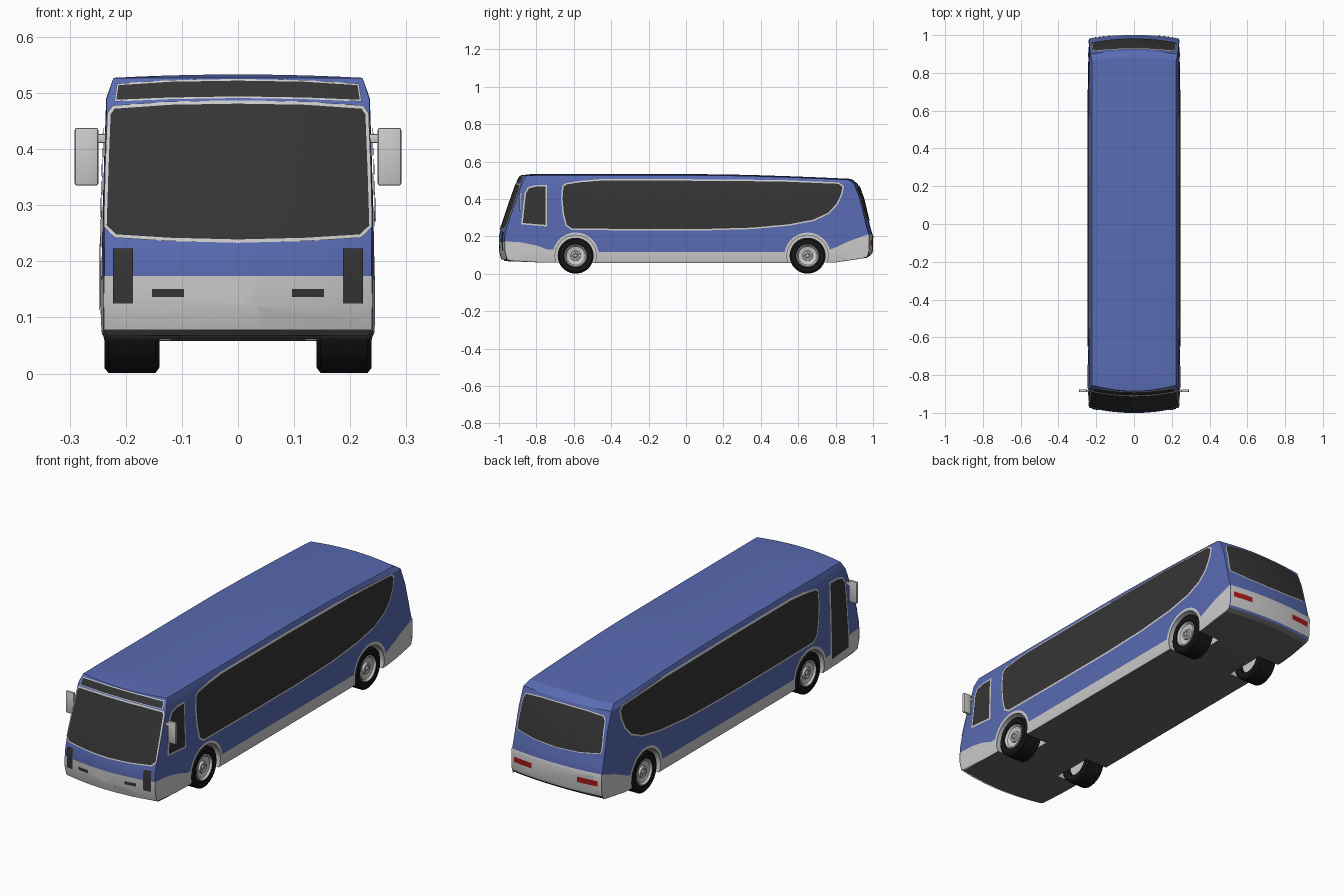
import bpy, bmesh
from math import sin, cos, pi, radians
from mathutils import Vector

if "Cube" in bpy.data.objects:
    bpy.data.objects.remove(bpy.data.objects["Cube"])

def material(name, rgb):
    m = bpy.data.materials.new(name)
    m.diffuse_color = (*rgb, 1)
    m.use_nodes = True
    m.node_tree.nodes["Principled BSDF"].inputs["Base Color"].default_value = m.diffuse_color
    return m

BLUE = material("blue_paint", (0.10, 0.145, 0.45))
GLASS = material("dark_glass", (0.035, 0.035, 0.035))
TYRE = material("tyre_rubber", (0.008, 0.008, 0.008))
UNDER = material("underside_grey", (0.13, 0.13, 0.13))
RED = material("red_lamp", (0.4, 0.01, 0.01))
GREY = material("grey_paint", (0.55, 0.55, 0.55))

# Body shape by height: z, half width, front y, rear y, rear/nose lift, rear roof drop
LEV = [(.058, .238, -.968, .968, 1.0, 0), (.075, .242, -.986, .986, .8, 0),
       (.12, .243, -.998, .997, 0, 0), (.20, .243, -1.0, 1.0, 0, 0),
       (.25, .242, -.988, .986, 0, 0), (.30, .241, -.971, .974, 0, 0),
       (.40, .238, -.937, .950, 0, 0), (.49, .235, -.905, .918, 0, .3),
       (.527, .222, -.884, .885, 0, 1)]

def at(z, k):
    z = min(max(z, LEV[0][0]), LEV[-1][0])
    for a, b in zip(LEV, LEV[1:]):
        if z <= b[0]:
            return a[k] + (b[k] - a[k]) * (z - a[0]) / (b[0] - a[0])

def half(y, z):
    return at(z, 1) - .006 * max(0, (abs(y) - .85) / .15)

def end_y(x, z, end):
    q = (x / at(z, 1)) ** 2
    return at(z, 2) + .03 * q if end < 0 else at(z, 3) - .02 * q

def ramp(v, a, b):
    return min(1, max(0, (v - a) / (b - a)))

def finish(bm, name, mats=()):
    me = bpy.data.meshes.new(name)
    bm.to_mesh(me)
    bm.free()
    ob = bpy.data.objects.new(name, me)
    bpy.context.collection.objects.link(ob)
    for m in mats:
        me.materials.append(m)
    return ob

# Body shell: side rings plus a crowned roof grid and a floor grid
T = [i / 5 - 1 for i in range(11)]
S = [0, .03, .075, .3, .5, .6, .7, .8, .87, .925, .97, 1]

def body_pt(i, t, s):
    z, w, _, _, lift, drop = LEV[i]
    y0, y1 = end_y(t * w, z, -1), end_y(t * w, z, 1)
    y = y0 + (y1 - y0) * s
    x = t * half(y, z)
    z += lift * (.03 * ramp(y, .78, .98) + .01 * ramp(-y, .7, .97))
    z -= drop * .026 * ramp(y, .1, .9) ** 1.5
    if i == len(LEV) - 1:
        z += .006 * (1 - t * t) * ramp(s, 0, .03)
    return x, y, z

bm = bmesh.new()

def quad(pts, mat=0):
    bm.faces.new([bm.verts.new(p) for p in pts]).material_index = mat

ring = [(t, 0) for t in T] + [(1, s) for s in S[1:]] + \
       [(t, 1) for t in T[-2::-1]] + [(-1, s) for s in S[-2:0:-1]]
for i in range(len(LEV) - 1):
    for a, b in zip(ring, ring[1:] + ring[:1]):
        quad([body_pt(i, *a), body_pt(i, *b), body_pt(i + 1, *b), body_pt(i + 1, *a)], int(i == 0))
for i, mat in ((0, 1), (len(LEV) - 1, 0)):
    for t0, t1 in zip(T, T[1:]):
        for s0, s1 in zip(S, S[1:]):
            quad([body_pt(i, t0, s0), body_pt(i, t1, s0), body_pt(i, t1, s1), body_pt(i, t0, s1)], mat)
bmesh.ops.remove_doubles(bm, verts=bm.verts, dist=.0012)
bmesh.ops.recalc_face_normals(bm, faces=bm.faces)
body = finish(bm, "bus_body", (BLUE, UNDER, GREY))

# Panels: a flat outline cut along the body's levels, then laid on a wall
def panel(name, pts, wall, off, mat=None):
    bm = bmesh.new()
    bm.faces.new([bm.verts.new((u, v, 0)) for u, v in pts])
    bmesh.ops.triangulate(bm, faces=bm.faces)
    cuts = [((0, l[0], 0), (0, 1, 0)) for l in LEV]
    us = [-.85, .85] if wall in ("left", "right") else [k * .04 for k in range(-6, 7)]
    cuts += [((u, 0, 0), (1, 0, 0)) for u in us]
    for co, no in cuts:
        bmesh.ops.bisect_plane(bm, geom=bm.verts[:] + bm.edges[:] + bm.faces[:],
                               dist=1e-5, plane_co=co, plane_no=no)
    for v in bm.verts:
        u, z = v.co.x, v.co.y
        if wall in ("left", "right"):
            w = at(z, 1)
            y = min(max(u, end_y(w, z, -1)), end_y(w, z, 1))
            v.co = ((half(y, z) + off) * (1 if wall == "right" else -1), y, z)
        else:
            e = -1 if wall == "front" else 1
            lim = half(end_y(at(z, 1), z, e), z) + .001
            x = min(max(u, -lim), lim)
            v.co = (x, end_y(x, z, e) + e * off, z)
    out = Vector({"left": (-1, 0, 0), "right": (1, 0, 0), "front": (0, -1, 0), "rear": (0, 1, 0)}[wall])
    bm.normal_update()
    if sum(f.normal.dot(out) * f.calc_area() for f in bm.faces) < 0:
        bmesh.ops.reverse_faces(bm, faces=bm.faces)
    return finish(bm, name, [mat] if mat else ())

def grow(pts, d):
    n, res = len(pts), []
    P = [Vector(p) for p in pts]
    area = sum(P[i - 1].x * P[i].y - P[i].x * P[i - 1].y for i in range(n))
    for i in range(n):
        a, b = (P[i] - P[i - 1]).normalized(), (P[(i + 1) % n] - P[i]).normalized()
        na, nb = Vector((a.y, -a.x)), Vector((b.y, -b.x))
        m = (na + nb) / (1 + na.dot(nb)) * d * (1 if area > 0 else -1)
        res.append(tuple(P[i] + m))
    return res

def window(name, pts, wall, rim=.008):
    panel(name + "_frame", grow(pts, rim), wall, .0025)
    panel(name + "_glass", pts, wall, .004, GLASS)

def sym(pts):  # right half, bottom to top, mirrored to a closed outline
    return pts + [(-x, z) for x, z in reversed(pts) if x > 0]

def box2(x0, x1, z0, z1):
    return [(x0, z0), (x1, z0), (x1, z1), (x0, z1)]

# Front and rear windows
window("windscreen", sym([(0, .239), (.12, .242), (.217, .248), (.234, .264), (.231, .36),
                          (.227, .462), (.22, .472), (.12, .479), (0, .481)]), "front", .006)
window("destination_sign", sym([(0, .494), (.12, .492), (.217, .488), (.213, .514),
                                (.12, .520), (0, .522)]), "front", .003)
window("rear_window", sym([(0, .283), (.12, .288), (.218, .302), (.222, .32), (.215, .44),
                           (.205, .458), (.12, .466), (0, .468)]), "rear", .004)

# Side windows and entrance door
LONG = [(-.655, .465), (-.66, .40), (-.652, .32), (-.637, .262), (-.61, .243), (-.3, .24), (.1, .24),
        (.35, .247), (.55, .265), (.68, .29), (.76, .327), (.805, .375), (.828, .425), (.836, .465),
        (.815, .481), (.5, .494), (0, .498), (-.46, .498), (-.56, .49), (-.64, .478)]
for side in ("left", "right"):
    window(side + "_long_window", LONG, side)
window("driver_window", [(-.873, .272), (-.752, .262), (-.752, .467), (-.80, .467),
                         (-.84, .457), (-.855, .43)], "right")
window("entrance_door", [(-.882, .115), (-.752, .105), (-.752, .467), (-.80, .467),
                         (-.84, .457), (-.86, .43)], "left")

# Grey lower livery with wheel arch trims
AXLES, WZ = (-.59, .65), .097

def arc(y, r, a0, a1, n=16):
    return [(y + r * cos(radians(a0 + (a1 - a0) * k / n)), WZ + r * sin(radians(a0 + (a1 - a0) * k / n)))
            for k in range(n + 1)]

skirt = [(-1, .174), (-.88, .168), (-.80, .152), (-.74, .130)] + arc(AXLES[0], .124, 165, 9) + \
        arc(AXLES[1], .124, 171, 15) + [(.80, .142), (.88, .178), (.95, .203), (1, .212),
        (1, .103), (.97, .090), (.78, .061)] + arc(AXLES[1], .110, -19, 199) + \
        arc(AXLES[0], .110, -19, 199) + [(-.75, .062), (-1, .076)]
for side in ("left", "right"):
    panel(side + "_skirt", skirt, side, .0015)
panel("front_bumper", box2(-.26, .26, .078, .174), "front", .0015)
panel("rear_bumper", box2(-.26, .26, .106, .212), "rear", .0015)

# Lamps and vents
for sx, n in ((1, "right"), (-1, "left")):
    def m(x0, x1, z0, z1):
        return box2(sx * x0, sx * x1, z0, z1)
    panel(n + "_headlamp", m(.187, .223, .125, .223), "front", .004, GLASS)
    panel(n + "_fog_lamp", m(.096, .153, .136, .151), "front", .004, GLASS)
    panel(n + "_tail_lamp", m(.12, .222, .153, .179), "rear", .004, RED)

# Wheels: lathed tyre and rim, each set in a cut wheel well
def lathe(name, prof, sx, y, mat=None, n=40):
    bm = bmesh.new()
    rings = [[bm.verts.new((sx * x, y + r * cos(2 * pi * k / n), WZ + r * sin(2 * pi * k / n)))
              for k in range(n)] for x, r in prof]
    for a, b in zip(rings, rings[1:]):
        for k in range(n):
            bm.faces.new((a[k], a[k - 1], b[k - 1], b[k]))
    bmesh.ops.remove_doubles(bm, verts=bm.verts, dist=1e-5)
    bmesh.ops.recalc_face_normals(bm, faces=bm.faces)
    return finish(bm, name, [mat] if mat else ())

TYRE_P = [(.165, .058), (.143, .062), (.140, .086), (.147, .096), (.231, .096), (.238, .087),
          (.237, .064), (.228, .058)]
RIM_P = [(.16, 0), (.16, .060), (.234, .061), (.236, .057), (.227, .050), (.221, .030), (.221, .027),
         (.231, .025), (.232, .016), (.227, .014), (.227, .010), (.234, .008), (.234, 0)]
for y, ax in zip(AXLES, ("front", "rear")):
    for sx, sd in ((1, "right"), (-1, "left")):
        lathe(f"{ax}_{sd}_tyre", TYRE_P, sx, y, TYRE)
        lathe(f"{ax}_{sd}_rim", RIM_P, sx, y)
        cut = lathe("well_cutter", [(.12, 0), (.12, .110), (.3, .110), (.3, 0)], sx, y, GREY)
        cut.hide_render = True
        mod = body.modifiers.new("wheel_well", 'BOOLEAN')
        mod.operation, mod.object, mod.solver = 'DIFFERENCE', cut, 'EXACT'
        mod.material_mode = 'TRANSFER'
        bpy.context.view_layer.objects.active = body
        bpy.ops.object.modifier_apply(modifier=mod.name)
        bpy.data.objects.remove(cut)

# Door mirrors: bevelled head on a short arm
def block(name, lo, hi, bev):
    bm = bmesh.new()
    bmesh.ops.create_cube(bm, size=1)
    for v in bm.verts:
        v.co = [(a + b) / 2 + c * (b - a) for a, b, c in zip(lo, hi, v.co)]
    bmesh.ops.bevel(bm, geom=bm.edges[:], offset=bev, segments=2, affect='EDGES', profile=.5)
    finish(bm, name)

for a, b, n in ((.249, .291, "right"), (-.291, -.249, "left")):
    block(n + "_mirror", (a, -.890, .335), (b, -.876, .438), .004)
    c = .244 if a > 0 else -.244
    block(n + "_mirror_arm", (c - .012, -.887, .411), (c + .012, -.879, .427), .002)

# Smooth shading with sharp edges kept
for ob in bpy.context.scene.objects:
    ob.select_set(True)
bpy.context.view_layer.objects.active = body
bpy.ops.object.shade_smooth_by_angle(angle=radians(25))
